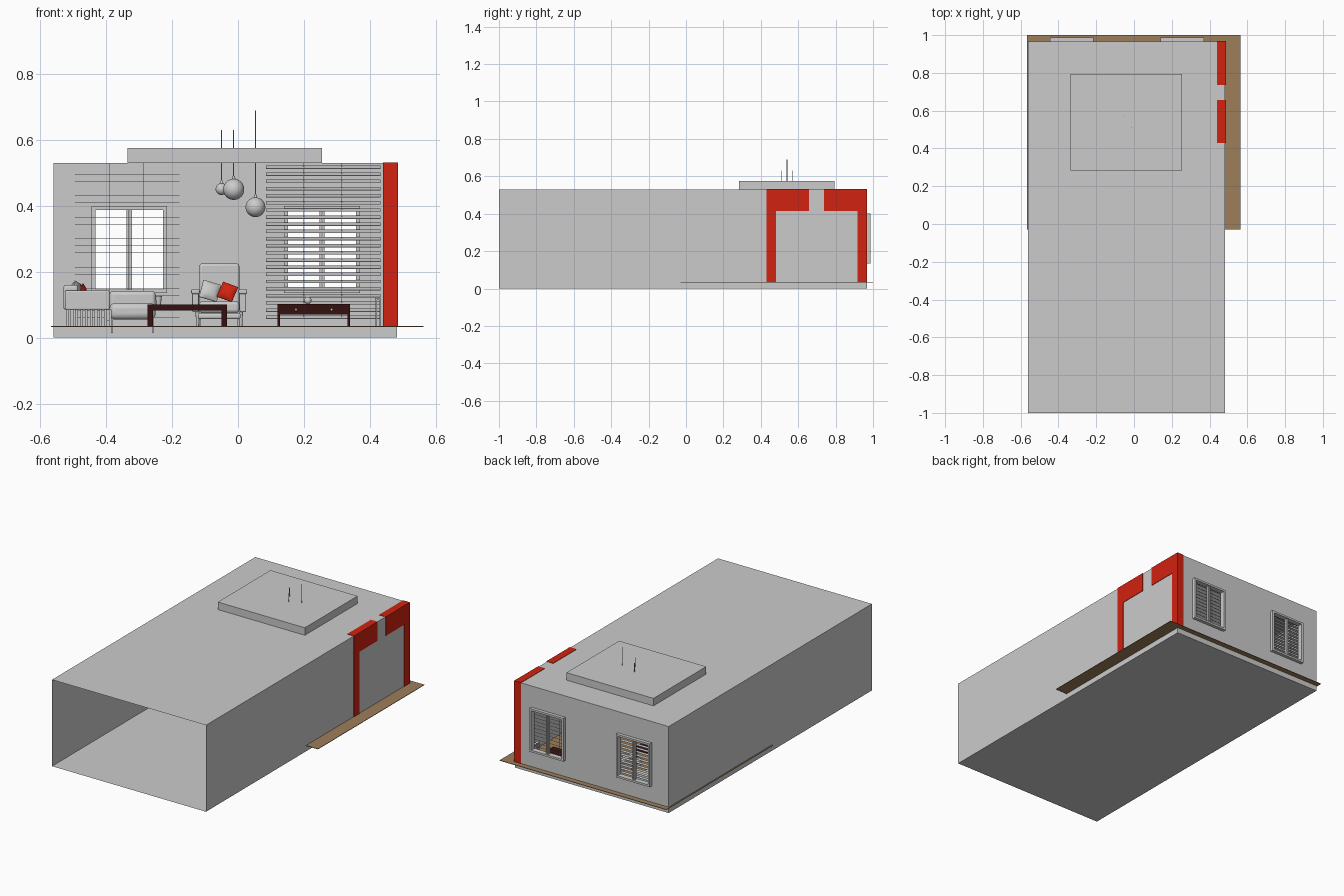
import bpy, bmesh, math
from mathutils import Matrix, Vector

if "Cube" in bpy.data.objects:
    bpy.data.objects.remove(bpy.data.objects["Cube"])


def mat(name, r, g, b):
    m = bpy.data.materials.new(name)
    m.diffuse_color = (r, g, b, 1)
    m.use_nodes = True
    m.node_tree.nodes["Principled BSDF"].inputs["Base Color"].default_value = m.diffuse_color
    return m


GREY = mat("plain grey", 0.6, 0.6, 0.6)
RED = mat("bright red", 0.64, 0.016, 0.005)
DARK = mat("dark mahogany", 0.035, 0.005, 0.005)
WOOD = mat("floor brown", 0.34, 0.21, 0.105)


def finish(name, bm, m, smooth=False, bevel=0):
    me = bpy.data.meshes.new(name)
    bm.to_mesh(me)
    bm.free()
    ob = bpy.data.objects.new(name, me)
    bpy.context.collection.objects.link(ob)
    me.materials.append(m)
    if bevel:
        b = ob.modifiers.new("round", "BEVEL")
        b.width, b.segments = bevel, 4
    if smooth:
        bpy.ops.object.select_all(action="DESELECT")
        ob.select_set(True)
        bpy.context.view_layer.objects.active = ob
        bpy.ops.object.shade_smooth_by_angle(angle=math.radians(40))
    return ob


def boxes(name, items, m, bevel=0):
    """One object from boxes given as (x0, x1, y0, y1, z0, z1)."""
    bm = bmesh.new()
    for x0, x1, y0, y1, z0, z1 in items:
        M = Matrix.Translation(((x0 + x1) / 2, (y0 + y1) / 2, (z0 + z1) / 2))
        bmesh.ops.create_cube(bm, size=1, matrix=M @ Matrix.Diagonal((x1 - x0, y1 - y0, z1 - z0, 1)))
    return finish(name, bm, m, bevel > 0, bevel)


def sheet(bm, us, vs, holes, place):
    """Flat wall divided along us and vs, leaving out the cells in holes."""
    for i in range(len(us) - 1):
        for j in range(len(vs) - 1):
            if (i, j) not in holes:
                c = [(us[i], vs[j]), (us[i + 1], vs[j]), (us[i + 1], vs[j + 1]), (us[i], vs[j + 1])]
                bm.faces.new([bm.verts.new(place(u, v)) for u, v in c])


def ball(name, pos, r, m, scale=(1, 1, 1), rot=0):
    bm = bmesh.new()
    M = Matrix.Translation(pos) @ Matrix.Rotation(rot, 4, "Y") @ Matrix.Diagonal((*scale, 1))
    bmesh.ops.create_uvsphere(bm, u_segments=28, v_segments=16, radius=r, matrix=M)
    return finish(name, bm, m, True)


def rod(name, x, y, z0, z1, r, m, r2=None):
    bm = bmesh.new()
    bmesh.ops.create_cone(bm, cap_ends=True, segments=16, radius1=r, radius2=r if r2 is None else r2,
                          depth=z1 - z0, matrix=Matrix.Translation((x, y, (z0 + z1) / 2)))
    return finish(name, bm, m, True)


def pillow(name, pos, size, m, rot):
    bm = bmesh.new()
    bmesh.ops.create_cube(bm, size=1)
    bmesh.ops.subdivide_edges(bm, edges=bm.edges[:], cuts=7, use_grid_fill=True)
    for v in bm.verts:   # puffed middle, pinched rim
        v.co.y *= 0.12 + 0.88 * math.sqrt(max(0, (1 - 4 * v.co.x ** 2) * (1 - 4 * v.co.z ** 2)))
        v.co = Vector((v.co.x * size, v.co.y * size * 0.5, v.co.z * size))
    R = Matrix.Rotation(rot[2], 4, "Z") @ Matrix.Rotation(rot[0], 4, "X") @ Matrix.Rotation(rot[1], 4, "Y")
    bm.transform(Matrix.Translation(pos) @ R)
    return finish(name, bm, m, True)


# Room shell: thin sheets, open at the front
X0, X1, Y0, Y1, H = -0.56, 0.483, -1.0, 0.967, 0.53
TX0, TX1, TY0, TY1, TZ = -0.335, 0.255, 0.283, 0.793, 0.576
WINDOWS = {"left": (-0.445, -0.215), "right": (0.14, 0.37)}
WZ0, WZ1 = 0.135, 0.4
bm = bmesh.new()
sheet(bm, (X0, X1), (Y0, Y1), (), lambda u, v: (u, v, 0))
sheet(bm, (Y0, Y1), (0, H), (), lambda u, v: (X0, u, v))
sheet(bm, (Y0, Y1), (0, H), (), lambda u, v: (X1, u, v))
sheet(bm, (X0, -0.44, -0.22, 0.145, 0.365, X1), (0, 0.14, 0.395, H), ((1, 1), (3, 1)), lambda u, v: (u, Y1, v))
sheet(bm, (X0, TX0, TX1, X1), (Y0, TY0, TY1, Y1), ((1, 1),), lambda u, v: (u, v, H))
# Ceiling recess
sheet(bm, (TX0, TX1), (TY0, TY1), (), lambda u, v: (u, v, TZ))
for y in (TY0, TY1):
    sheet(bm, (TX0, TX1), (H, TZ), (), lambda u, v: (u, y, v))
for x in (TX0, TX1):
    sheet(bm, (TY0, TY1), (H, TZ), (), lambda u, v: (x, u, v))
bmesh.ops.remove_doubles(bm, verts=bm.verts[:], dist=1e-5)
bmesh.ops.recalc_face_normals(bm, faces=bm.faces[:])
finish("room_shell", bm, GREY)

# Plank floor reaching past the walls
rows, fy0, fy1 = 72, -0.03, 1.0
step = (fy1 - fy0) / rows
planks = []
for i in range(rows):
    y, cut = fy0 + i * step, 0.03 - 0.3 * (i // 6 % 2)
    planks += [(-0.567, cut, y, y + step, 0.033, 0.036), (cut, 0.563, y, y + step, 0.033, 0.036)]
boxes("plank_floor", planks, WOOD)

# Red door surround on the right wall
dx = (0.44, 0.486)
boxes("door_surround", [(*dx, 0.43, 0.48, 0.036, 0.415), (*dx, 0.918, 0.969, 0.036, 0.415),
                        (*dx, 0.43, 0.657, 0.415, 0.532), (*dx, 0.737, 0.969, 0.415, 0.532)], RED)
boxes("door_lintel_panel", [(0.455, 0.483, 0.657, 0.737, 0.415, 0.53)], GREY)

# Windows and blinds
for side, (a, b) in WINDOWS.items():
    c, t, wy = (a + b) / 2, 0.012, (0.955, 0.987)
    boxes(side + "_window_frame", [(a, a + t, *wy, WZ0, WZ1), (b - t, b, *wy, WZ0, WZ1),
                                   (a + t, b - t, *wy, WZ0, WZ0 + t), (a + t, b - t, *wy, WZ1 - t, WZ1)], GREY)
    sash = (0.963, 0.978)
    boxes(side + "_window_mullion", [(c - 0.008, c - 0.001, *sash, WZ0 + t, WZ1 - t),
                                     (c + 0.001, c + 0.008, *sash, WZ0 + t, WZ1 - t)], GREY)
for side, a, b, tilt in (("left", -0.495, -0.178, 0), ("right", 0.085, 0.433, 0.45)):
    bm = bmesh.new()
    for i in range(22):
        M = Matrix.Translation(((a + b) / 2, 0.935, 0.062 + i * 0.0217)) @ Matrix.Rotation(tilt, 4, "X")
        bmesh.ops.create_cube(bm, size=1, matrix=M @ Matrix.Diagonal((b - a, 0.022, 0.001, 1)))
    finish(side + "_blind_slats", bm, GREY)
    for k in (0.33, 0.66):
        rod(side + "_blind_cord", a + (b - a) * k, 0.935, 0.06, H, 0.001, GREY)

# Pendant lamps
for x, y, z, r, top in ((-0.05, 0.57, 0.451, 0.018, 0.63), (-0.013, 0.51, 0.45, 0.032, 0.63),
                        (0.053, 0.54, 0.396, 0.03, 0.69)):
    ball("pendant_globe", (x, y, z), r, GREY)
    rod("pendant_cord", x, y, z + r * 0.9, top, 0.0015, GREY)
    rod("pendant_cap", x, y, z + r * 0.9, z + r + 0.008, 0.006, GREY, 0.003)

# Sofa along the left wall, slatted base
boxes("sofa_seat", [(-0.525, -0.39, 0.34, 0.8, 0.085, 0.118)], GREY, 0.008)
boxes("sofa_back", [(-0.53, -0.485, 0.34, 0.8, 0.085, 0.16)], GREY, 0.008)
boxes("sofa_arms", [(-0.525, -0.39, y, y + 0.03, 0.085, 0.143) for y in (0.33, 0.78)], GREY, 0.004)
boxes("sofa_base_slats", [(-0.522 + i * 0.0145, -0.514 + i * 0.0145, y, y + 0.01, 0.036, 0.086)
                          for i in range(10) for y in (0.335, 0.795)], GREY)
boxes("sofa_base_side", [(-0.40, -0.392, 0.345, 0.795, 0.05, 0.086)], GREY)
pillow("sofa_red_pillow", (-0.475, 0.5, 0.135), 0.05, RED, (0.3, 0.3, 1.3))
pillow("sofa_grey_pillow", (-0.495, 0.42, 0.142), 0.055, GREY, (0.3, 0.2, 1.2))

# Rounded lounge seat under the left window
boxes("lounge_seat", [(-0.39, -0.25, 0.72, 0.86, 0.055, 0.106)], GREY, 0.018)
boxes("lounge_back", [(-0.39, -0.25, 0.84, 0.88, 0.06, 0.142)], GREY, 0.012)
boxes("lounge_legs", [(x, x + 0.005, y, y + 0.005, 0.015, 0.06) for x in (-0.385, -0.26) for y in (0.73, 0.86)], GREY)

# Coffee table with cup
tx0, tx1, ty0, ty1 = -0.275, -0.033, 0.42, 0.56
boxes("coffee_table", [(tx0, tx1, ty0, ty1, 0.083, 0.1)] +
      [(x, x + 0.017, y, y + 0.017, 0.036, 0.083) for x in (tx0, tx1 - 0.017) for y in (ty0, ty1 - 0.017)], DARK)
rod("cup", -0.241, 0.49, 0.1, 0.127, 0.007, GREY, 0.01)

# Armchair facing the front
boxes("armchair_seat", [(-0.118, 0.004, 0.7, 0.83, 0.075, 0.11)], GREY, 0.01)
back = boxes("armchair_back", [(-0.117, 0.004, 0.82, 0.86, 0.08, 0.225)], GREY, 0.008)
for s in (-1, 1):
    x = -0.057 + s * 0.072
    boxes("armchair_arm", [(x - 0.01, x + 0.01, 0.69, 0.85, 0.078, 0.14),
                           (x - 0.013, x + 0.013, 0.685, 0.85, 0.133, 0.147)], GREY, 0.004)
    for y in (0.7, 0.84):
        rod("armchair_leg", -0.057 + s * 0.066, y, 0.036, 0.08, 0.004, GREY, 0.006)
pillow("armchair_red_pillow", (-0.032, 0.765, 0.139), 0.05, RED, (-0.3, 0.35, -0.2))
pillow("armchair_grey_pillow", (-0.085, 0.775, 0.142), 0.056, GREY, (-0.3, 0.3, 0.2))

# Footstool
boxes("footstool_cushion", [(-0.122, 0.008, 0.59, 0.67, 0.056, 0.075)], GREY, 0.007)
boxes("footstool_legs", [(x, x + 0.006, y, y + 0.006, 0.036, 0.058) for x in (-0.118, -0.001) for y in (0.6, 0.655)], GREY)

# Sideboard with drawers, knobs and round vase
boxes("sideboard", [(0.12, 0.34, 0.8, 0.9, 0.07, 0.103)] +
      [(x, x + 0.008, y, y + 0.008, 0.036, 0.07) for x in (0.12, 0.332) for y in (0.8, 0.892)], DARK)
boxes("sideboard_drawers", [(x, x + 0.1, 0.796, 0.801, 0.074, 0.096) for x in (0.126, 0.234)], DARK)
for x in (0.176, 0.284):
    ball("drawer_knob", (x, 0.794, 0.085), 0.004, GREY)
ball("round_vase", (0.212, 0.85, 0.113), 0.011, GREY)

# Slim stand by the door
boxes("door_stand", [(0.415, 0.433, 0.82, 0.88, 0.114, 0.12)] +
      [(x, x + 0.004, y, y + 0.004, 0.036, 0.114) for x in (0.417, 0.429) for y in (0.824, 0.872)], GREY)
